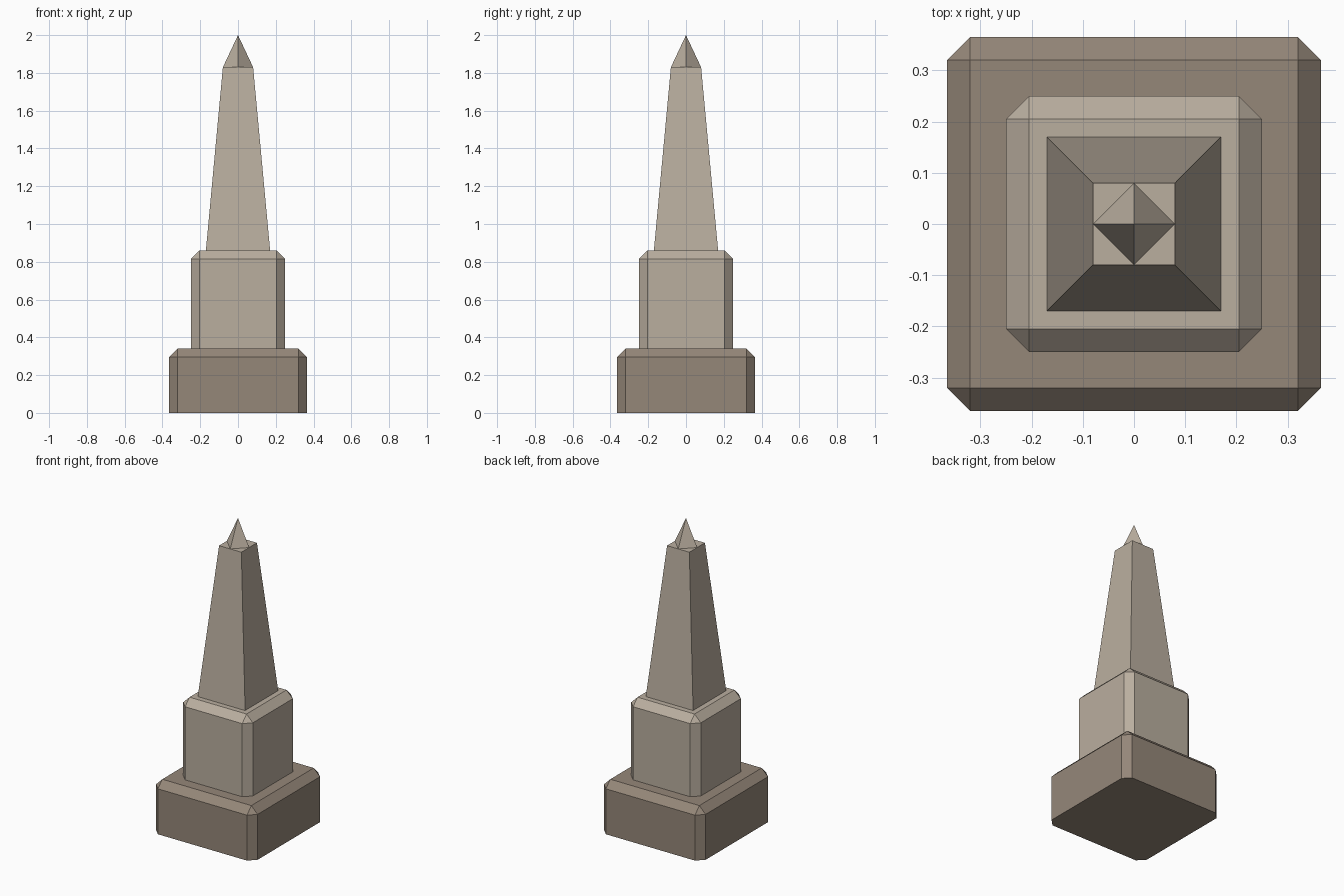
import bpy
import bmesh
from math import sqrt

cube = bpy.data.objects.get("Cube")
if cube:
    bpy.data.objects.remove(cube, do_unlink=True)


def material(name, colour):
    mat = bpy.data.materials.new(name)
    mat.use_nodes = True
    mat.diffuse_color = (*colour, 1)
    mat.node_tree.nodes["Principled BSDF"].inputs["Base Color"].default_value = (*colour, 1)
    return mat


def finish(name, bm, mat):
    mesh = bpy.data.meshes.new(name)
    bm.to_mesh(mesh)
    bm.free()
    mesh.materials.append(mat)
    obj = bpy.data.objects.new(name, mesh)
    bpy.context.collection.objects.link(obj)
    return obj


def chamfered_block(name, half, bottom, top, bevel, mat):
    """Square block with its upright and top edges chamfered."""
    bm = bmesh.new()
    bmesh.ops.create_cube(bm, size=1)
    for v in bm.verts:
        v.co.x *= 2 * half
        v.co.y *= 2 * half
        v.co.z = top if v.co.z > 0 else bottom
    edges = [e for e in bm.edges if max(v.co.z for v in e.verts) == max(v.co.z for v in bm.verts)]
    bmesh.ops.bevel(bm, geom=edges, offset=bevel, segments=1, affect='EDGES')
    return finish(name, bm, mat)


def four_sided_cone(name, radius_low, radius_high, bottom, top, mat, square):
    """Tapered four-sided solid; square=True puts its sides along x and y."""
    bm = bmesh.new()
    bmesh.ops.create_cone(bm, cap_ends=True, segments=4, radius1=radius_low,
                          radius2=radius_high, depth=top - bottom)
    for v in bm.verts:
        x, y = v.co.x, v.co.y
        if square:
            v.co.x, v.co.y = (x - y) / sqrt(2), (x + y) / sqrt(2)
        v.co.z += (top + bottom) / 2
    bmesh.ops.remove_doubles(bm, verts=bm.verts, dist=0.0001)
    return finish(name, bm, mat)


dark_stone = material("dark stone", (0.30, 0.242, 0.191))
light_stone = material("light stone", (0.49, 0.425, 0.347))

# Stepped pedestal
chamfered_block("base", 0.365, 0, 0.34, 0.045, dark_stone)
chamfered_block("plinth", 0.25, 0.34, 0.86, 0.045, light_stone)

# Tapering shaft with a small pyramid turned to a diamond on top
four_sided_cone("shaft", 0.17 * sqrt(2), 0.08 * sqrt(2), 0.86, 1.83, light_stone, True)
four_sided_cone("tip", 0.08, 0, 1.83, 2, light_stone, False)
